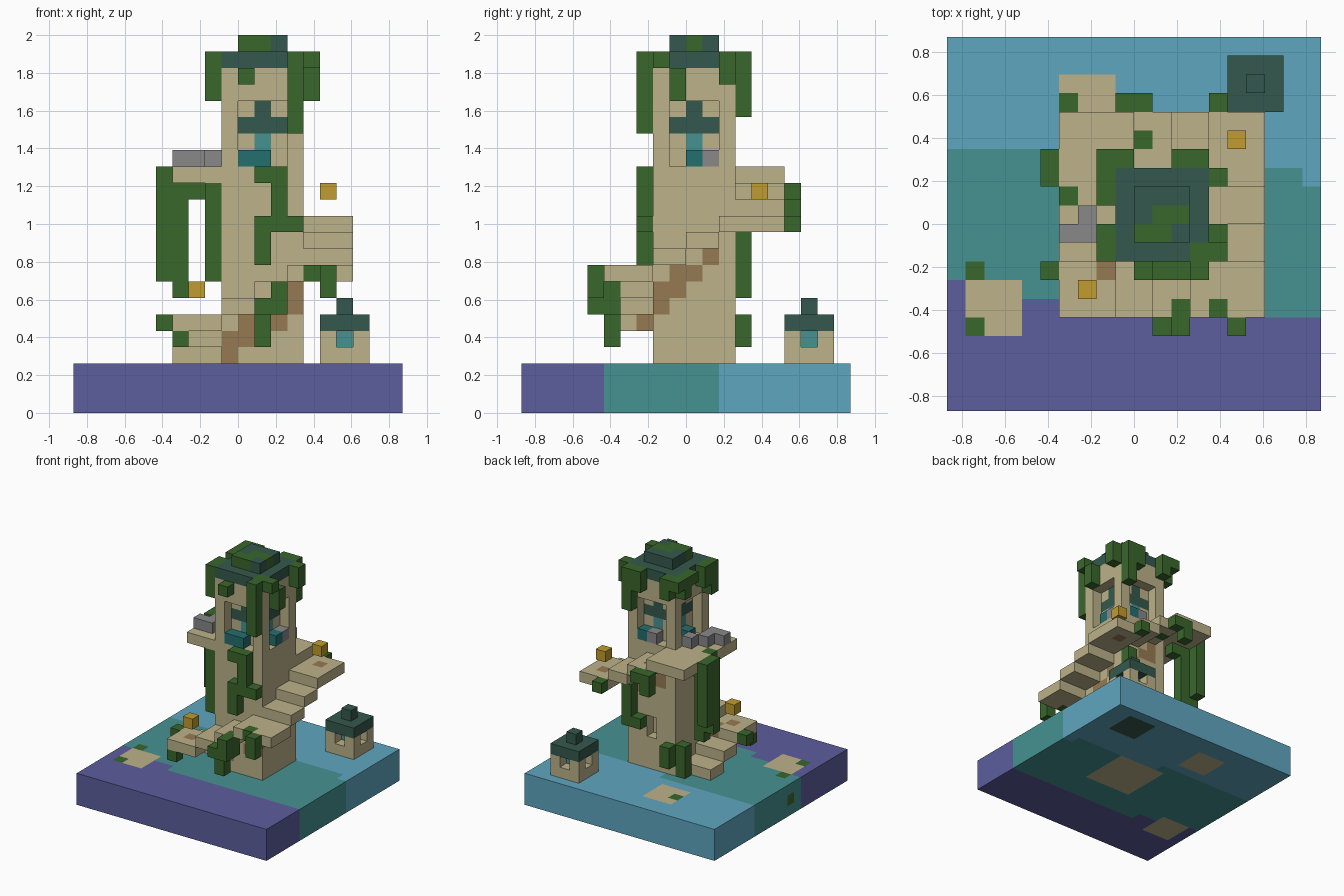
import bpy

cube = bpy.data.objects.get("Cube")
if cube:
    bpy.data.objects.remove(cube)

UNIT = 2 / 23

# Colours as display RGB, turned into linear values
PALETTE = {
    "purple": (92, 94, 157), "water_teal": (70, 146, 146), "water_blue": (95, 166, 192),
    "sandstone": (188, 178, 138), "leaf_green": (58, 103, 44), "roof_green": (52, 89, 77),
    "grey_stone": (136, 136, 138), "gold": (192, 156, 46), "deep_teal": (36, 110, 110),
    "brown": (150, 122, 82),
}
NAMES = list(PALETTE)


def linear(c):
    c /= 255
    return c / 12.92 if c < 0.04 else ((c + 0.055) / 1.055) ** 2.4


def material(name):
    mat = bpy.data.materials.new(name)
    rgba = [linear(c) for c in PALETTE[name]] + [1]
    mat.diffuse_color = rgba
    mat.use_nodes = True
    bsdf = next(n for n in mat.node_tree.nodes if n.type == "BSDF_PRINCIPLED")
    bsdf.inputs["Base Color"].default_value = rgba
    bsdf.inputs["Roughness"].default_value = 0.9
    return mat


MATERIALS = [material(n) for n in NAMES]
cells = {}  # grid cell -> (part, colour)


def box(part, colour, xs, ys, zs):
    for x in range(*xs):
        for y in range(*ys):
            for z in range(*zs):
                cells[x, y, z] = (part, colour)


def paint(colour, *places):
    for p in places:
        if p in cells:
            cells[p] = (cells[p][0], colour)


def vines(part, *columns):
    for x, y, low, high in columns:
        for z in range(low, high):
            cells.setdefault((x, y, z), (part, "leaf_green"))


# Base with three stepped colour bands
for x in range(20):
    near = 7 if x < 4 else 6 if x < 6 else 5
    far = 14 if x < 10 else 13 if x < 19 else 12
    for y in range(20):
        colour = "purple" if y < near else "water_teal" if y < far else "water_blue"
        box("base", colour, (x, x + 1), (y, y + 1), (0, 3))
# Ground patches that run through the base
box("base", "sandstone", (1, 4), (4, 7), (0, 3))
box("base", "sandstone", (6, 9), (15, 18), (0, 3))
box("base", "sandstone", (9, 14), (8, 13), (0, 3))
box("base", "roof_green", (15, 18), (16, 19), (0, 3))
paint("leaf_green", (1, 4, 2), (1, 7, 2), (6, 16, 2), (0, 8, 1))

# Tower with a recessed window on each side
box("tower", "sandstone", (9, 14), (8, 13), (3, 21))
for dx, dy in ((1, 0), (-1, 0), (0, 1), (0, -1)):
    for a in (-1, 0, 1):
        for z in range(15, 19):
            del cells[11 + 2 * dx + a * dy, 10 + 2 * dy + a * dx, z]
            if z == 17 or (z == 18 and a == 0):
                paint("roof_green", (11 + dx + a * dy, 10 + dy + a * dx, z))
    paint("water_teal", (11 + dx, 10 + dy, 16))
for z in (6, 7):
    del cells[11, 12, z]

# Window sills
for x, y in ((10, 8), (11, 8), (13, 10), (12, 12), (9, 10)):
    cells[x, y, 15] = ("window_sills", "deep_teal")
for x, y in ((13, 11), (11, 12)):
    cells[x, y, 15] = ("window_sills", "grey_stone")

# Brown diagonal supports on the tower walls
paint("brown", (9, 8, 3), (9, 8, 4), (10, 8, 4), (10, 8, 5), (12, 8, 5), (13, 8, 6))
paint("brown", (13, 8, 7), (13, 9, 7), (13, 9, 8), (13, 10, 8), (13, 11, 9))
paint("brown", (12, 12, 10), (11, 12, 11), (10, 12, 11), (10, 12, 12))

# Roof and cap
box("roof", "roof_green", (9, 14), (8, 13), (21, 22))
box("roof", "roof_green", (10, 13), (9, 12), (22, 23))
paint("leaf_green", (11, 10, 22), (12, 10, 22), (10, 9, 22), (11, 9, 22), (13, 8, 21))

# Staircase slabs winding up around the tower, one level higher each time
SLABS = (
    ((6, 9), (10, 12)), ((6, 9), (8, 10)), ((6, 9), (5, 8)),
    ((9, 11), (5, 8)), ((11, 13), (5, 8)), ((13, 17), (5, 8)),
    ((14, 17), (8, 10)), ((14, 17), (10, 12)), ((14, 17), (12, 16)),
    ((12, 14), (13, 16)), ((10, 12), (13, 16)), ((6, 10), (13, 16)),
)
for level, (xs, ys) in enumerate(SLABS, 3):
    box("stairs", "sandstone", xs, ys, (level, level + 1))
box("stairs", "sandstone", (6, 9), (8, 13), (14, 15))
paint("leaf_green", (14, 5, 8), (12, 5, 7), (10, 14, 13), (6, 11, 14))
paint("brown", (7, 6, 5), (15, 14, 11), (8, 7, 5))

# Lanterns above the two landings
for x, y, z in ((7, 6, 7), (15, 14, 13)):
    cells[x, y, z] = ("lanterns", "gold")

# Grey stones on the upper landing
for x, y in ((6, 9), (7, 9), (7, 10), (8, 11)):
    cells[x, y, 15] = ("landing_stones", "grey_stone")

# Small house with a window in each wall
box("house", "sandstone", (15, 18), (16, 19), (3, 5))
for x, y in ((14, 17), (16, 16), (16, 18), (15, 17), (17, 17)):
    cells.pop((x, y, 4), None)
paint("water_teal", (16, 17, 4))
box("house", "roof_green", (15, 18), (16, 19), (5, 6))
cells[16, 17, 6] = ("house", "roof_green")

# Vines around the roof
vines("roof_vines", (13, 7, 17, 22), (10, 7, 20, 21), (8, 8, 19, 22), (8, 9, 20, 22),
      (8, 12, 20, 22), (8, 11, 21, 22), (9, 13, 20, 22), (8, 13, 21, 22),
      (12, 13, 20, 22), (13, 13, 18, 22), (14, 12, 20, 22), (14, 9, 19, 21),
      (14, 8, 21, 22))
# Vines on the tower walls
vines("wall_vines", (11, 7, 9, 12), (12, 7, 11, 15), (11, 7, 14, 15), (13, 7, 11, 12),
      (13, 13, 7, 11), (12, 13, 7, 8), (8, 12, 3, 6), (9, 13, 4, 6))
# Vines hanging from the stairs
vines("stair_vines", (5, 12, 8, 15), (5, 13, 9, 15), (6, 12, 7, 14), (8, 8, 8, 14),
      (7, 12, 13, 14), (9, 16, 13, 14), (10, 16, 13, 14), (14, 16, 11, 12),
      (9, 16, 12, 13), (5, 7, 5, 6), (6, 5, 4, 5), (11, 5, 4, 7), (11, 4, 6, 7),
      (12, 4, 6, 8), (12, 5, 6, 7), (15, 4, 7, 9))


# Turn each part's exposed cell sides into one mesh
def build(part):
    index, faces, colours = {}, [], []
    for cell, (owner, colour) in cells.items():
        if owner != part:
            continue
        for axis in range(3):
            for side in (0, 1):
                beside = list(cell)
                beside[axis] += 2 * side - 1
                if tuple(beside) in cells:
                    continue
                u, v = (axis + 1) % 3, (axis + 2) % 3
                face = []
                for du, dv in ((0, 0), (1, 0), (1, 1), (0, 1)):
                    corner = list(cell)
                    corner[axis] += side
                    corner[u] += du
                    corner[v] += dv
                    face.append(index.setdefault(tuple(corner), len(index)))
                faces.append(face if side else face[::-1])
                colours.append(NAMES.index(colour))
    mesh = bpy.data.meshes.new(part)
    verts = [((x - 10) * UNIT, (y - 10) * UNIT, z * UNIT) for x, y, z in index]
    mesh.from_pydata(verts, [], faces)
    used = sorted(set(colours))
    for c in used:
        mesh.materials.append(MATERIALS[c])
    for poly, c in zip(mesh.polygons, colours):
        poly.material_index = used.index(c)
    mesh.update()
    bpy.context.scene.collection.objects.link(bpy.data.objects.new(part, mesh))


for part in dict.fromkeys(owner for owner, _ in cells.values()):
    build(part)
